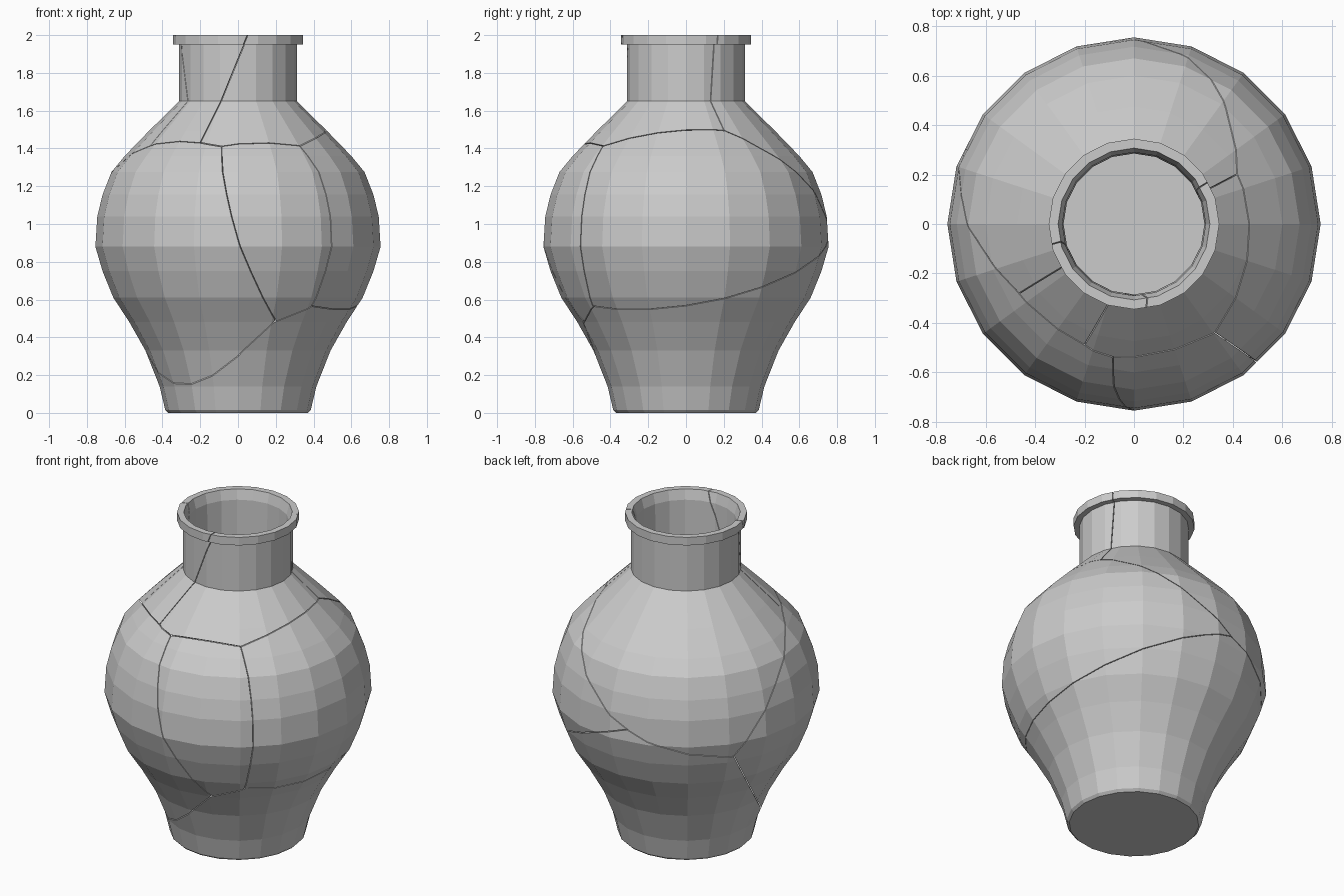
import bpy, bmesh, math
from mathutils import Vector

if "Cube" in bpy.data.objects:
    bpy.data.objects.remove(bpy.data.objects["Cube"])

SIDES = 20
GAP = 0.002  # half width of each crack

# Wall profile (radius, z): outside from base to rim, then inside back down
OUTER = [(.37, 0), (.385, .015), (.415, .14), (.49, .33), (.575, .48),
         (.66, .61), (.717, .75), (.755, .88), (.745, 1.04), (.717, 1.155),
         (.67, 1.275), (.60, 1.36), (.474, 1.49), (.312, 1.65), (.312, 1.95),
         (.345, 1.95), (.345, 2.0)]
INNER = [(.307, 2.0), (.29, 1.94), (.285, 1.64), (.45, 1.472), (.575, 1.34),
         (.643, 1.262), (.688, 1.145), (.715, 1.035), (.725, .885),
         (.69, .76), (.634, .625), (.55, .495), (.463, .34), (.388, .15),
         (.365, .04)]


def vase_mesh():
    bm = bmesh.new()
    rings = []
    for r, z in OUTER + INNER:
        rings.append([bm.verts.new((r * math.cos(2 * math.pi * k / SIDES),
                                    r * math.sin(2 * math.pi * k / SIDES), z))
                      for k in range(SIDES)])
    for a, b in zip(rings, rings[1:]):
        for k in range(SIDES):
            n = (k + 1) % SIDES
            bm.faces.new((a[k], a[n], b[n], b[k]))
    bm.faces.new(rings[0][::-1])
    bm.faces.new(rings[-1])
    bmesh.ops.recalc_face_normals(bm, faces=bm.faces)
    return bm


# Points where three shards meet
A, B, C = (-.2, -.49, 1.43), (-.085, -.535, 1.41), (.32, -.435, 1.41)
D, E, F = (.43, .21, 1.5), (.40, -.50, .56), (.20, -.56, .47)
G, H, I = (-.46, -.28, 1.41), (-.10, .748, .95), (-.60, .39, .79)

# Each crack is a plane through three points between two shards
CRACKS = {
    ("neck_front", "neck_left"): (A, (-.09, -.30, 1.65), (.05, -.34, 2)),
    ("neck_front", "back"): (D, (.28, .13, 1.65), (.30, .17, 2)),
    ("neck_left", "back"): (G, (-.27, -.16, 1.65), (-.31, -.075, 2)),
    ("neck_left", "body_left"): (A, (-.34, -.40, 1.435), G),
    ("neck_front", "body_left"): (A, B, (0, 0, 1.43)),
    ("neck_front", "body_front"): (B, (.12, -.52, 1.43), C),
    ("neck_front", "body_right"): (C, (.47, -.05, 1.495), D),
    ("back", "body_right"): (D, (.34, .54, 1.31), H),
    ("back", "body_left"): (G, (-.69, .05, 1.22), I),
    ("back", "base"): (H, (-.348, .652, .86), I),
    ("body_right", "base"): (H, (.61, .20, .61), E),
    ("body_front", "base"): (E, F, (0, 0, .75)),
    ("body_left", "base"): (F, (-.28, -.31, .15), I),
    ("body_left", "body_front"): (B, (0, -.75, .92), F),
    ("body_front", "body_right"): (C, (.50, -.56, .98), E),
}

# Rough centre of every shard, used to pick the side of each plane
points = {}
for pair, pts in CRACKS.items():
    for name in pair:
        points.setdefault(name, []).extend(Vector(p) for p in pts)
centre = {n: sum(ps, Vector()) / len(ps) for n, ps in points.items()}

# Shards: the whole vase trimmed by the planes around each piece
for name in centre:
    bm = vase_mesh()
    for pair, pts in CRACKS.items():
        if name not in pair:
            continue
        other = pair[1] if pair[0] == name else pair[0]
        p, q, r = (Vector(v) for v in pts)
        no = (q - p).cross(r - p).normalized()
        if no.dot(centre[name] - centre[other]) < 0:
            no = -no
        cut = bmesh.ops.bisect_plane(
            bm, geom=bm.verts[:] + bm.edges[:] + bm.faces[:], dist=1e-5,
            plane_co=p + no * GAP, plane_no=no, clear_inner=True)["geom_cut"]
        edges = [e for e in cut if isinstance(e, bmesh.types.BMEdge)
                 and e.is_valid and e.is_boundary]
        if edges:
            bmesh.ops.triangle_fill(bm, edges=edges, normal=-no, use_beauty=True)
    bmesh.ops.recalc_face_normals(bm, faces=bm.faces)
    mesh = bpy.data.meshes.new("shard_" + name)
    bm.to_mesh(mesh)
    bm.free()
    bpy.context.collection.objects.link(bpy.data.objects.new("shard_" + name, mesh))
